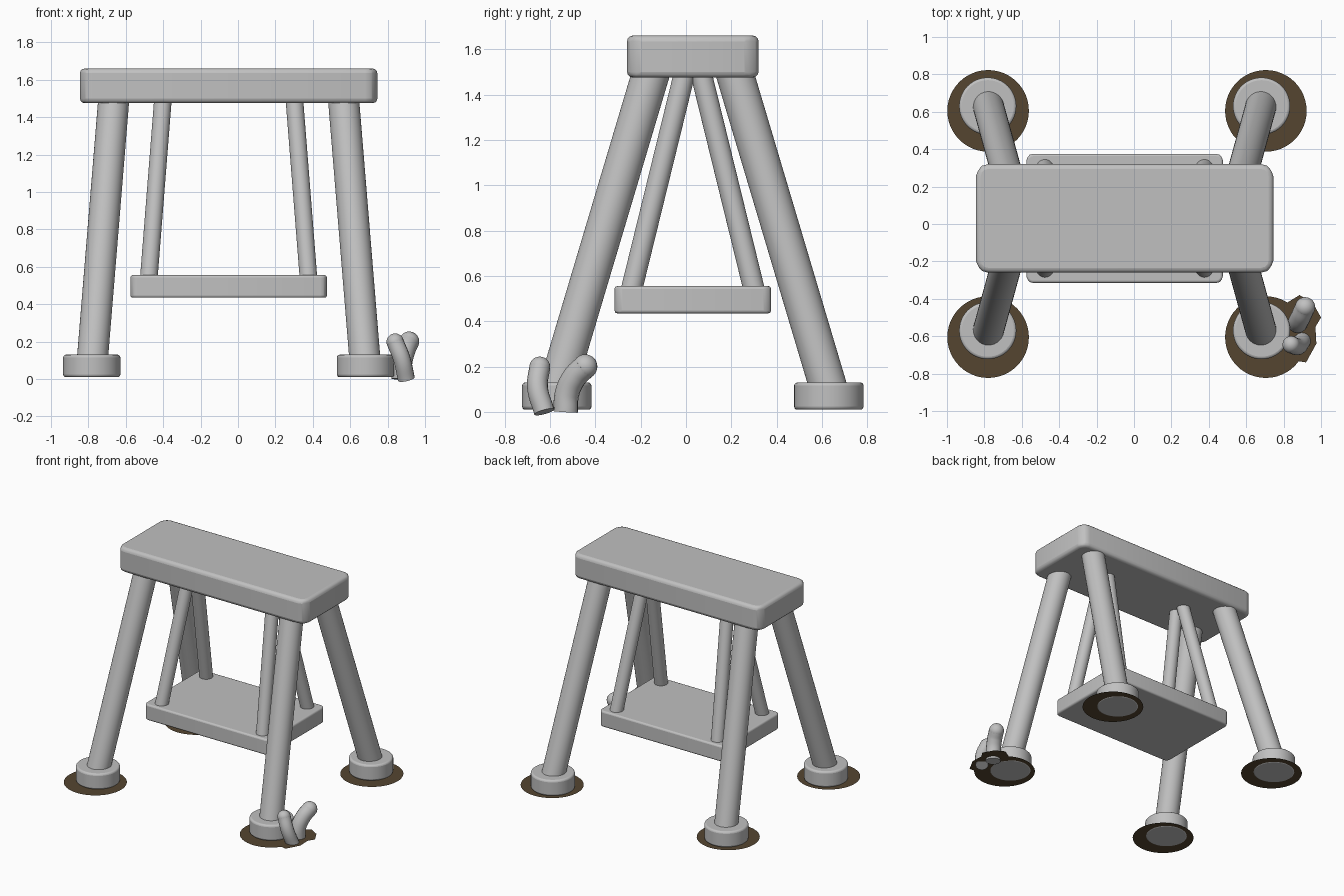
import bpy, bmesh, math
from mathutils import Vector

cube = bpy.data.objects.get("Cube")
if cube:
    bpy.data.objects.remove(cube, do_unlink=True)


def material(name, rgb):
    mat = bpy.data.materials.new(name)
    mat.use_nodes = True
    mat.diffuse_color = (*rgb, 1)
    mat.node_tree.nodes["Principled BSDF"].inputs["Base Color"].default_value = (*rgb, 1)
    return mat


grey = material("stone grey", (0.53, 0.53, 0.53))
brown = material("soil brown", (0.09, 0.06, 0.03))


def finish(name, mat, bevel=0):
    ob = bpy.context.object
    ob.name = name
    ob.data.materials.append(mat)
    if bevel:
        mod = ob.modifiers.new("Rounding", "BEVEL")
        mod.width, mod.segments = bevel, 3
        mod.limit_method = "ANGLE"
    bpy.ops.object.shade_smooth_by_angle(angle=math.radians(40))
    return ob


def slab(name, low, high, corner, edge):
    """Box with rounded upright corners and softened rims."""
    low, high = Vector(low), Vector(high)
    bpy.ops.mesh.primitive_cube_add(size=1, location=(low + high) / 2)
    ob = bpy.context.object
    for v in ob.data.vertices:
        v.co *= high - low
    bm = bmesh.new()
    bm.from_mesh(ob.data)
    upright = [e for e in bm.edges if abs(e.verts[0].co.z - e.verts[1].co.z) > 0.01]
    bmesh.ops.bevel(bm, geom=upright, offset=corner, segments=3, profile=0.5,
                    affect="EDGES")
    bm.to_mesh(ob.data)
    bm.free()
    return finish(name, grey, edge)


def rod(name, start, end, radius, bevel=0):
    start, end = Vector(start), Vector(end)
    axis = end - start
    bpy.ops.mesh.primitive_cylinder_add(
        vertices=48, radius=radius, depth=axis.length, location=(start + end) / 2,
        rotation=axis.to_track_quat("Z", "Y").to_euler())
    return finish(name, grey, bevel)


def soil_patch(name, points, z):
    mesh = bpy.data.meshes.new(name)
    mesh.from_pydata([(x, y, z) for x, y in points], [], [range(len(points))])
    ob = bpy.data.objects.new(name, mesh)
    mesh.materials.append(brown)
    bpy.context.collection.objects.link(ob)


def sprout(name, path, radius):
    """Bent tube with a rounded tip."""
    curve = bpy.data.curves.new(name, "CURVE")
    curve.dimensions = "3D"
    curve.bevel_depth, curve.bevel_resolution = radius, 6
    curve.use_fill_caps = True
    spline = curve.splines.new("BEZIER")
    spline.bezier_points.add(len(path) - 1)
    for p, co in zip(spline.bezier_points, path):
        p.co = co
        p.handle_left_type = p.handle_right_type = "AUTO"
    stem = bpy.data.objects.new(name, curve)
    bpy.context.collection.objects.link(stem)
    bpy.ops.object.select_all(action="DESELECT")
    stem.select_set(True)
    bpy.context.view_layer.objects.active = stem
    bpy.ops.object.convert(target="MESH")
    finish(name, grey)
    bpy.ops.mesh.primitive_uv_sphere_add(segments=24, ring_count=16, radius=radius,
                                         location=path[-1])
    finish(name + "_tip", grey)


# Top beam and hanging seat
slab("top_beam", (-0.845, -0.26, 1.475), (0.745, 0.32, 1.66), 0.065, 0.025)
slab("seat", (-0.575, -0.315, 0.435), (0.475, 0.375, 0.555), 0.035, 0.012)

# Legs, feet, soil and hangers, mirrored about the beam's own centre
CX, CY = -0.05, 0.03
for sx, side in ((-1, "right"), (1, "left")):
    for sy, end in ((-1, "front"), (1, "back")):
        tag = f"{end}_{side}"

        def at(x, y, z):
            return (CX + sx * x, CY + sy * y, z)

        rod(f"{tag}_leg", at(0.733, 0.615, 0.05), at(0.614, 0.183, 1.5), 0.083)
        rod(f"{tag}_foot", at(0.732, 0.6, 0.01), at(0.732, 0.6, 0.13), 0.153, 0.014)
        rod(f"{tag}_hanger", at(0.43, 0.28, 0.5), at(0.351, 0.035, 1.5), 0.047)
        cx = -0.78 if sx < 0 else 0.705
        cy = 0.605 * sy
        ring = [(cx + 0.218 * math.cos(a * math.tau / 48),
                 cy + 0.218 * math.sin(a * math.tau / 48)) for a in range(48)]
        soil_patch(f"{tag}_soil", ring, 0.012)

# Sprouts beside the front left foot, on an uneven soil patch
soil_patch("sprout_soil", [(0.72, -0.8), (0.81, -0.78), (0.86, -0.73), (0.92, -0.74),
                           (0.975, -0.64), (0.97, -0.55), (1.0, -0.5), (0.955, -0.42),
                           (0.885, -0.38), (0.82, -0.42), (0.72, -0.55)], 0.011)
sprout("short_sprout", [(0.9, -0.625, 0), (0.875, -0.655, 0.11), (0.84, -0.645, 0.198)], 0.046)
sprout("tall_sprout", [(0.875, -0.53, 0), (0.877, -0.525, 0.08), (0.895, -0.49, 0.155),
                       (0.915, -0.445, 0.2)], 0.054)
